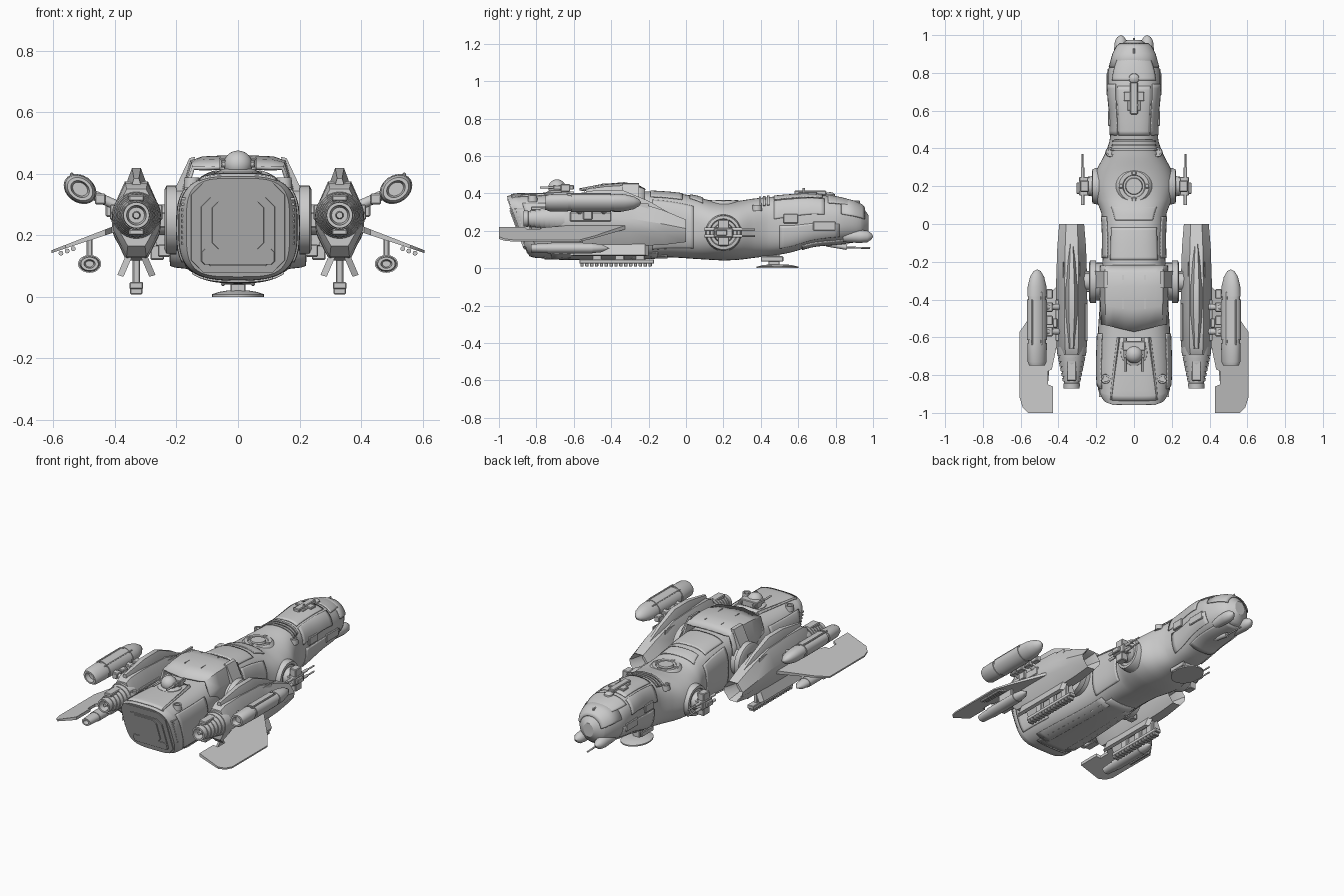
import bpy, bmesh, math
from mathutils import Vector as V

def finish(bm, name, mirror=False, solid=0):
    bmesh.ops.recalc_face_normals(bm, faces=bm.faces[:])
    for f in bm.faces: f.smooth = True
    for e in bm.edges: e.smooth = e.calc_face_angle(0) < math.radians(32)
    me = bpy.data.meshes.new(name); bm.to_mesh(me); bm.free()
    ob = bpy.data.objects.new(name, me); bpy.context.collection.objects.link(ob)
    if solid:
        m = ob.modifiers.new("thickness", 'SOLIDIFY'); m.thickness = solid; m.offset = 0
    if mirror:
        m = ob.modifiers.new("mirror", 'MIRROR'); m.use_mirror_merge = False
    return ob

def skin(bm, rings, closed=True):
    vs = [[bm.verts.new(p) for p in r] for r in rings]
    n = len(vs[0])
    for a, b in zip(vs, vs[1:]):
        for i in range(n if closed else n - 1):
            j = (i + 1) % n
            bm.faces.new((a[i], a[j], b[j], b[i]))
    if closed:
        bm.faces.new(vs[0]); bm.faces.new(vs[-1])

def loft(name, rings, mirror=False, closed=True, solid=0):
    bm = bmesh.new(); skin(bm, rings, closed)
    return finish(bm, name, mirror, solid)

def boxes(name, items, mirror=False, bevel=0.004):
    # each item: x0,x1,y0,y1,z0,z1
    bm = bmesh.new()
    for x0, x1, y0, y1, z0, z1 in items:
        skin(bm, [[(x0, y0, z), (x1, y0, z), (x1, y1, z), (x0, y1, z)] for z in (z0, z1)])
    if bevel:
        bmesh.ops.bevel(bm, geom=bm.edges[:], offset=bevel, segments=1, affect='EDGES')
    return finish(bm, name, mirror)

def lathe(name, c, axis, prof, mirror=False, seg=28, sx=1.0, roll=0):
    rings = []; cr, sr = math.cos(math.radians(roll)), math.sin(math.radians(roll))
    for t, r in prof:
        r = max(r, 1e-4); ring = []
        for i in range(seg):
            u, w = r * sx * math.cos(math.tau * i / seg), r * math.sin(math.tau * i / seg)
            u, w = u * cr - w * sr, u * sr + w * cr
            d = {'X': (t, u, w), 'Y': (u, t, w), 'Z': (u, w, t)}[axis]
            ring.append(V(c) + V(d))
        rings.append(ring)
    return loft(name, rings, mirror)

def rod(name, a, b, r, mirror=False, seg=12):
    a, b = V(a), V(b); q = (b - a).to_track_quat('Z', 'Y')
    c = [q @ V((r * math.cos(math.tau * i / seg), r * math.sin(math.tau * i / seg), 0)) for i in range(seg)]
    return loft(name, [[p + k for k in c] for p in (a, b)], mirror)

# hull stations: y, half width, bottom, top, squareness
ST = [(-.9, .168, .065, .385, 3.8), (-.86, .192, .055, .395, 3.2), (-.6, .192, .05, .40, 3),
      (-.3, .172, .05, .412, 3), (-.1, .165, .058, .405, 2.8), (.05, .172, .05, .385, 2.5),
      (.13, .2, .045, .362, 2.3), (.2, .215, .042, .355, 2.2), (.28, .2, .045, .36, 2.2),
      (.36, .16, .055, .372, 2.4), (.44, .13, .065, .38, 2.6), (.55, .125, .082, .39, 2.8),
      (.68, .136, .118, .395, 2.7), (.8, .138, .13, .38, 2.4), (.88, .117, .14, .36, 2.2),
      (.94, .085, .155, .33, 2.1), (.975, .035, .2, .285, 2)]

def station(y):
    i = max(0, min(len(ST) - 2, sum(s[0] <= y for s in ST) - 1))
    a, b = ST[i], ST[i + 1]; h = b[0] - a[0]; t = (y - a[0]) / h
    p, n = ST[max(i - 1, 0)], ST[min(i + 2, len(ST) - 1)]
    out = []
    for k in range(1, 5):
        m0 = (b[k] - p[k]) / (b[0] - p[0]) * h; m1 = (n[k] - a[k]) / (n[0] - a[0]) * h
        out.append((2*t**3 - 3*t*t + 1) * a[k] + (t**3 - 2*t*t + t) * m0
                   + (3*t*t - 2*t**3) * b[k] + (t**3 - t*t) * m1)
    return out

def hull_pt(y, deg, off=0):
    hw, zb, zt, n = station(y); a = math.radians(deg)
    pw = lambda v: math.copysign(abs(v) ** (2 / n), v)
    x = (hw + off) * pw(math.cos(a)); z = (zb + zt) / 2 + ((zt - zb) / 2 + off) * pw(math.sin(a))
    k = max(0, min(1, (-.6 - y) / .3))
    return V((x, y - .37 * k * (z - .23), z))

def plate(name, y0, y1, a0, a1, off=.002, mirror=False, taper=0):
    # armour panel following the hull surface
    rows = []
    for i in range(13):
        y = y0 + (y1 - y0) * i / 12; d = taper * i / 12
        rows.append([hull_pt(y, a0 + d + (a1 - a0 - 2 * d) * j / 16, off) for j in range(17)])
    return loft(name, rows, mirror, closed=False, solid=.007)

# fuselage
ys = sorted({round(-.9 + 1.875 * i / 90, 4) for i in range(91)} | {s[0] for s in ST})
loft("fuselage", [[hull_pt(y, 360 * i / 56) for i in range(56)] for y in ys])
for nm, y0, y1, a0, a1, m, tp in [
        ("shoulder_panel", -.19, -.02, 50, 130, 0, 0), ("flank_panel", -.18, .04, -40, 40, 1, 4),
        ("neck_vent_panel", .02, .09, 60, 120, 0, -6), ("tail_flank_panel", -.84, -.58, -30, 35, 1, 0),
        ("tail_deck_panel", -.88, -.6, 60, 120, 0, 12), ("belly_panel", -.8, -.1, 245, 295, 0, 0),
        ("belly_side_panel", -.75, -.15, -78, -50, 1, 0), ("head_side_panel", .47, .74, 8, 52, 1, 0),
        ("head_lower_panel", .5, .82, -45, 0, 1, 6), ("canopy_frame", .76, .9, 40, 140, 0, 8),
        ("head_roof_panel", .47, .73, 58, 122, 0, 0), ("chin_panel", .62, .92, 235, 305, 0, 0)]:
    plate(nm, y0, y1, a0, a1, mirror=bool(m), taper=tp)
for i in range(3):
    plate("neck_collar", .39 + i * .022, .402 + i * .022, 40, 140, .005)
loft("cockpit_visor", [[hull_pt(y, 14 + 152 * j / 30, o) for j in range(31)]
     for y, o in ((.83, .002), (.9, .006), (.94, .009), (.955, .009))], closed=False, solid=.006)

# rear hatch on the slanted tail
def slab(name, hw, z0, z1, c, o0, o1):
    pts = [(hw - c, z0), (hw, z0 + c), (hw, z1 - c), (hw - c, z1)]
    pts += [(-x, z) for x, z in reversed(pts)]
    loft(name, [[(x * s, -.9 - .37 * (z - .23) - o, z) for x, z in pts] for o, s in ((o0, 1), (o1, .97))])
slab("hatch_frame", .155, .078, .372, .04, -.01, .005)
slab("hatch_door", .122, .1, .322, .03, 0, .01)
slab("hatch_inner", .085, .155, .31, .02, .005, .015)
slab("hatch_ramp", .12, .105, .155, .01, .005, .015)
boxes("hatch_rib", [(.166, .184, -.885 - .37 * (z - .23), -.84 - .37 * (z - .23), z, z + .009)
                    for z in [.17 + .018 * i for i in range(9)]], True, 0)

# raised saddle cover and its struts
def arch(y, w, d, sweep):
    half = [(.172 * w, .27), (.168 * w, .35), (.145 * w, .42 + d * .6), (.11 * w, .42 + d), (.05 * w, .423 + d)]
    full = half + [(0, .424 + d)] + [(-x, z) for x, z in reversed(half)]
    return [(x, y - sweep * (1 - abs(x) / .17), z) for x, z in full]
loft("saddle_cover", [arch(-.22, 1.02, -.005, 0), arch(-.26, 1.04, .018, 0), arch(-.33, 1.04, .03, 0),
     arch(-.43, 1.02, .02, .02), arch(-.53, 1.0, -.003, .04)], closed=False, solid=.012)
strut = [(.14, .455), (.158, .45), (.205, .35), (.222, .3), (.222, .2), (.19, .2), (.19, .31), (.145, .42)]
loft("saddle_strut", [[(x, y, z) for x, z in strut] for y in (-.34, -.25)], True)
boxes("saddle_seam", [(.055, .06, -.45, -.27, .43, .453)], True, 0)

# engine pivots joining hull and nacelles
lathe("engine_pivot", (0, -.305, .25), 'X', [(.14, .1), (.2, .1), (.2, .112), (.232, .112), (.238, .1),
      (.238, .05), (.29, .05)], True)
boxes("pivot_brace", [(.2, .28, -.36, -.25, .225, .275), (.22, .26, -.33, -.28, .13, .17)], True)

# nacelles with recessed intakes
def nac(y, hw, z0, z1):
    h = [(.4, 0), (.92, .35), (1, .6), (.45, 1)]
    h += [(-x, z) for x, z in reversed(h)]
    return [(.33 + hw * x, y, z0 + (z1 - z0) * z) for x, z in h]
loft("nacelle", [nac(*s) for s in [(-.09, .04, .165, .24), (-.01, .058, .148, .252), (0, .066, .14, .26),
     (-.12, .076, .125, .31), (-.3, .082, .118, .365), (-.5, .083, .118, .375), (-.65, .08, .13, .37),
     (-.69, .07, .165, .35)]], True)
loft("nacelle_spine", [nac(*s) for s in [(-.07, .012, .25, .285), (-.2, .022, .28, .36), (-.34, .032, .3, .418),
     (-.48, .032, .3, .418), (-.66, .018, .3, .385)]], True)
ribs = [(.02, .08)]
for i in range(6):
    r = .078 - .0055 * i; t = -.01 - .027 * i
    ribs += [(t, r), (t - .02, r - .004), (t - .02, r - .009), (t - .027, r - .01)]
lathe("exhaust_nozzle", (.33, -.67, .265), 'Y', ribs + [(-.175, .044), (-.2, .042), (-.2, .032), (-.15, .026),
      (-.15, .013), (-.19, .01)], True)
boxes("nacelle_side_plate", [(.395, .416, -.62, -.4, .25, .3), (.245, .26, -.62, -.42, .25, .3),
      (.405, .43, -.55, -.5, .26, .32), (.305, .355, -.83, -.7, .31, .33), (.305, .355, -.83, -.7, .2, .22)], True)
boxes("nacelle_roof_strip", [(.285, .29, -.6, -.2, .32, .345), (.37, .375, -.6, -.2, .32, .345)], True, 0)
# splayed ventral fins
for s in (-1, 1):
    loft("ventral_fin", [[(.33 + s * x, y, z) for y in (-.62, -.2)] +
         [(.33 + s * (x + .02), y, z + .006) for y in (-.22, -.6)] for x, z in ((.012, .135), (.042, .065))], True)

# wings
wing = [(.37, -.28), (.41, -.33), (.55, -.49), (.605, -.57), (.605, -.92), (.59, -.97), (.56, -1), (.43, -1),
        (.43, -.86), (.455, -.85), (.455, -.78), (.435, -.77), (.41, -.65), (.37, -.64)]
loft("wing", [[(x, y, .217 - .36 * (x - .41) + o * (1.6 - (x - .37) * 4)) for x, y in wing] for o in (-.007, .007)], True)
for x in (.535, .555, .575):
    z = .217 - .36 * (x - .41) - .016
    rod("wing_launcher", (x, -.72, z), (x, -.55, z), .008, True, 8)

# weapon pods above and below the wings
lathe("upper_pod", (.513, 0, .35), 'Y', [(-.72, .02), (-.75, .025), (-.75, .034), (-.73, .041), (-.63, .043),
      (-.63, .039), (-.615, .039), (-.615, .044), (-.4, .044), (-.4, .04), (-.385, .04), (-.385, .043),
      (-.33, .041), (-.28, .031), (-.25, .016), (-.24, 0)], True, 28, 1.3, 35)
boxes("pod_rail", [(.485, .495, -.64, -.36, .365, .388), (.535, .545, -.64, -.4, .385, .403)], True, .003)
rod("upper_pod_arm", (.39, -.44, .295), (.49, -.44, .34), .016, True)
rod("upper_pod_arm_rear", (.39, -.57, .295), (.49, -.57, .34), .016, True)
boxes("pod_arm_joint", [(.43, .465, y - .025, y + .025, .3, .335) for y in (-.37, -.44, -.51, -.57)], True)
lathe("lower_pod", (.482, 0, .107), 'Y', [(-.8, .01), (-.83, .014), (-.83, .022), (-.76, .026), (-.74, .026),
      (-.74, .029), (-.5, .029), (-.5, .026), (-.45, .021), (-.41, 0)], True, 24, 1.3)
boxes("lower_pod_pylon", [(.472, .492, -.66, -.55, .13, .195)], True)

# side turrets
lathe("side_turret_ring", (0, .2, .19), 'X', [(.16, .1), (.205, .095), (.22, .09), (.222, .075), (.212, .07),
      (.212, .055), (.245, .05), (.25, .03), (.25, 0)], True, 36)
boxes("side_turret_body", [(.235, .29, .15, .25, .165, .215), (.24, .285, .17, .23, .12, .26),
      (.27, .305, .16, .22, .175, .205)], True)
for z in (.172, .208):
    rod("side_turret_barrel", (.272, .1, z), (.272, .3, z), .009, True)
    rod("side_turret_muzzle", (.272, .29, z), (.272, .37, z), .005, True)

# dorsal docking ring and portholes
lathe("dorsal_ring", (0, .2, .335), 'Z', [(0, .1), (.02, .088), (.026, .08), (.026, .06), (.018, .056), (.018, .046),
      (.03, .042), (.03, 0)], False, 40)
boxes("dorsal_ring_clamp", [(x - .012, x + .012, .2 + y - .012, .2 + y + .012, .35, .365)
      for x, y in ((.07, 0), (-.07, 0), (0, .07), (0, -.07))])
for c in ((.125, .38, .335), (.15, -.82, .385)):
    lathe("porthole", c, 'Z', [(-.03, .026), (.003, .024), (.003, .016), (-.004, .015)], True, 20)

# rear ball turret
lathe("tail_turret_base", (0, -.68, .385), 'Z', [(0, .075), (.02, .07), (.03, .05)], seg=28)
lathe("tail_turret_ball", (0, -.69, .43), 'Z', [(.045 * math.sin(a * math.pi / 14), .047 * math.cos(a * math.pi / 14))
      for a in range(-7, 8)])
boxes("tail_turret_housing", [(-.06, .06, -.67, -.62, .41, .45), (.038, .056, -.71, -.6, .42, .445),
                              (-.056, -.038, -.71, -.6, .42, .445)])
rod("tail_turret_gun", (.047, -.78, .432), (.047, -.65, .432), .006, True)
loft("tail_fairing", [[(.06, -.6, .385), (.08, -.6, .41), (.095, -.6, .385)],
                      [(.11, -.93, .37), (.12, -.93, .39), (.13, -.93, .37)]], True)

# head details
boxes("sensor_block", [(-.055, .055, .65, .7, .39, .408), (-.035, .035, .6, .66, .39, .406),
                       (-.02, .02, .58, .75, .39, .415), (-.006, .006, .77, .93, .345, .362)])
lathe("sensor_dome", (0, .77, .375), 'Z', [(0, .03), (.02, .026), (.03, .014), (.032, 0)], seg=20)
rod("sensor_mast", (.02, .63, .4), (.02, .63, .43), .006)
lathe("chin_lamp", (.07, 0, .17), 'Y', [(.84, .03), (.93, .035), (.97, .031), (.99, .018), (1, .003)], True, 20)
boxes("cheek_block", [(.122, .145, .68, .8, .2, .25), (.12, .138, .52, .6, .24, .29)], True)
rod("chin_gun", (0, .75, .13), (0, .86, .112), .014)
rod("chin_gun_barrel", (0, .82, .112), (0, .985, .108), .005)

# landing gear
lathe("front_foot", (0, .49, 0), 'Z', [(0, .112), (.008, .112), (.016, .08), (.02, .05)], False, 28, .76)
boxes("front_leg", [(-.025, .025, .44, .5, .015, .09), (-.055, -.043, .4, .52, .035, .065),
                    (.043, .055, .4, .52, .035, .065), (-.05, .05, .42, .47, .04, .06)])
boxes("rear_skid", [(.308, .352, -.57, -.17, .025, .048)] +
      [(.31, .35, -.565 + .026 * i, -.547 + .026 * i, .008, .03) for i in range(15)], True, .003)
boxes("rear_leg", [(.318, .342, y, y + .05, .04, .14) for y in (-.5, -.38, -.27)], True)
